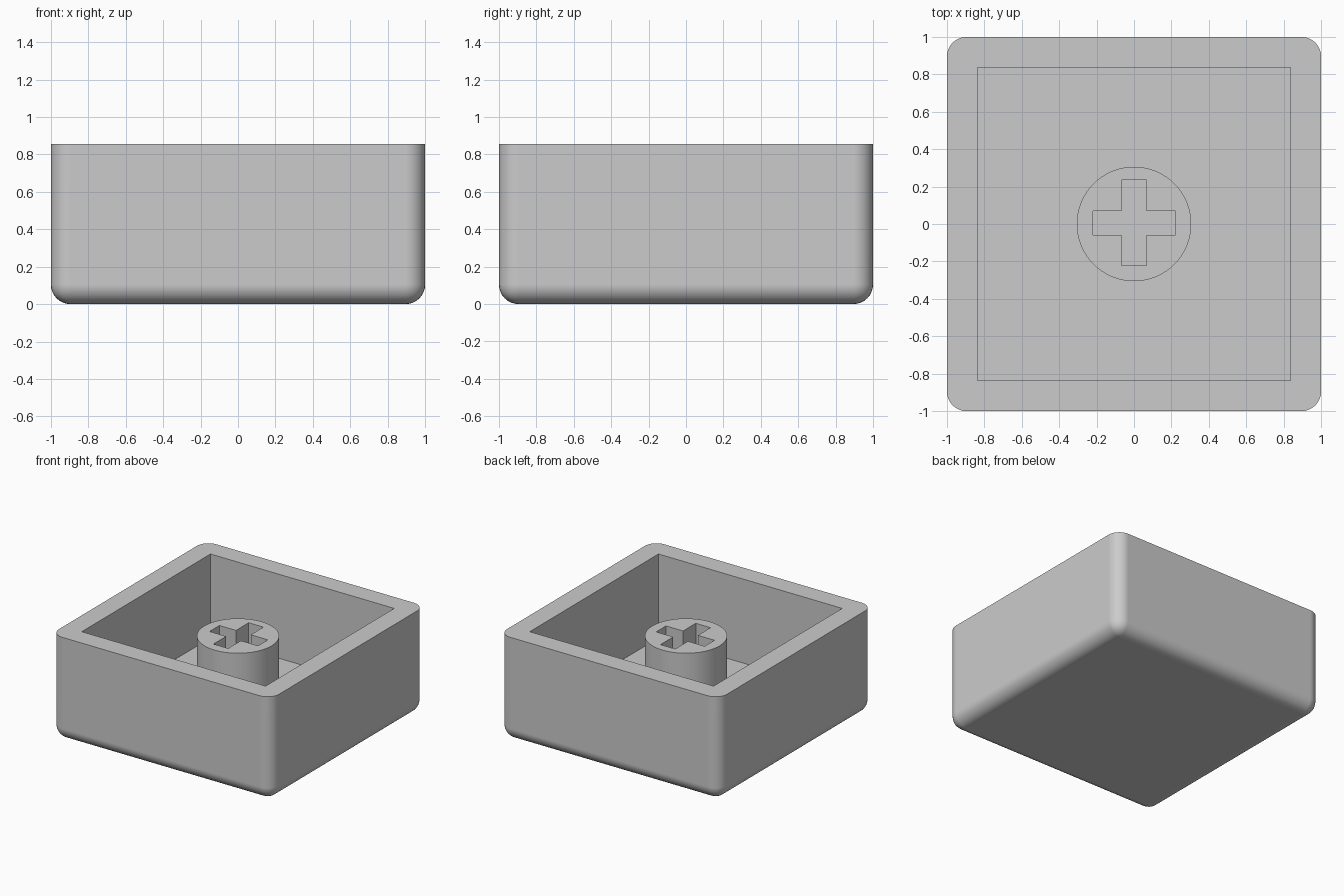
import bpy
import bmesh
from mathutils import Matrix, Vector

HEIGHT, FLOOR, STEM_TOP = 0.855, 0.165, 0.725
CAVITY, ROUND = 0.835, 0.105

if "Cube" in bpy.data.objects:
    bpy.data.objects.remove(bpy.data.objects["Cube"], do_unlink=True)

grey = bpy.data.materials.new("plain_grey")
grey.use_nodes = True
grey.diffuse_color = (0.6, 0.6, 0.6, 1)
grey.node_tree.nodes["Principled BSDF"].inputs["Base Color"].default_value = (0.6, 0.6, 0.6, 1)


def to_object(name, bm):
    mesh = bpy.data.meshes.new(name)
    bm.to_mesh(mesh)
    bm.free()
    mesh.materials.append(grey)
    obj = bpy.data.objects.new(name, mesh)
    bpy.context.collection.objects.link(obj)
    return obj


def add_box(bm, low, high):
    low, high = Vector(low), Vector(high)
    size = Matrix.Diagonal((*(high - low), 1))
    bmesh.ops.create_cube(bm, size=1, matrix=Matrix.Translation((low + high) / 2) @ size)


def make_active(obj):
    bpy.ops.object.select_all(action="DESELECT")
    obj.select_set(True)
    bpy.context.view_layer.objects.active = obj


def cut(obj, low, high):
    """Subtract a box from a part, then discard the box."""
    bm = bmesh.new()
    add_box(bm, low, high)
    cutter = to_object("cutter", bm)
    cutter.hide_render = True
    make_active(obj)
    mod = obj.modifiers.new("cut", "BOOLEAN")
    mod.operation, mod.solver, mod.object = "DIFFERENCE", "EXACT", cutter
    bpy.ops.object.modifier_apply(modifier=mod.name)
    bpy.data.objects.remove(cutter, do_unlink=True)


def finish(obj):
    make_active(obj)
    bpy.ops.object.shade_smooth_by_angle(angle=0.6)
    mod = obj.modifiers.new("flat_face_normals", "WEIGHTED_NORMAL")
    mod.keep_sharp = True


# Shell: a block rounded on every edge but the rim, hollowed from the top
bm = bmesh.new()
add_box(bm, (-1, -1, 0), (1, 1, HEIGHT))
rounded = [e for e in bm.edges if min(v.co.z for v in e.verts) < HEIGHT / 2]
bmesh.ops.bevel(bm, geom=rounded, offset=ROUND, offset_type="OFFSET",
                segments=8, profile=0.5, affect="EDGES")
shell = to_object("shell", bm)
cut(shell, (-CAVITY, -CAVITY, FLOOR), (CAVITY, CAVITY, HEIGHT + 0.5))
finish(shell)

# Stem: a round post with a cross-shaped socket
bm = bmesh.new()
bottom = FLOOR - 0.01
bmesh.ops.create_cone(bm, cap_ends=True, segments=64, radius1=0.306, radius2=0.306,
                      depth=STEM_TOP - bottom,
                      matrix=Matrix.Translation((0, 0, (STEM_TOP + bottom) / 2)))
stem = to_object("stem", bm)
cut(stem, (-0.067, -0.223, 0), (0.067, 0.235, 1))
cut(stem, (-0.218, -0.058, 0), (0.222, 0.07, 1))
finish(stem)
